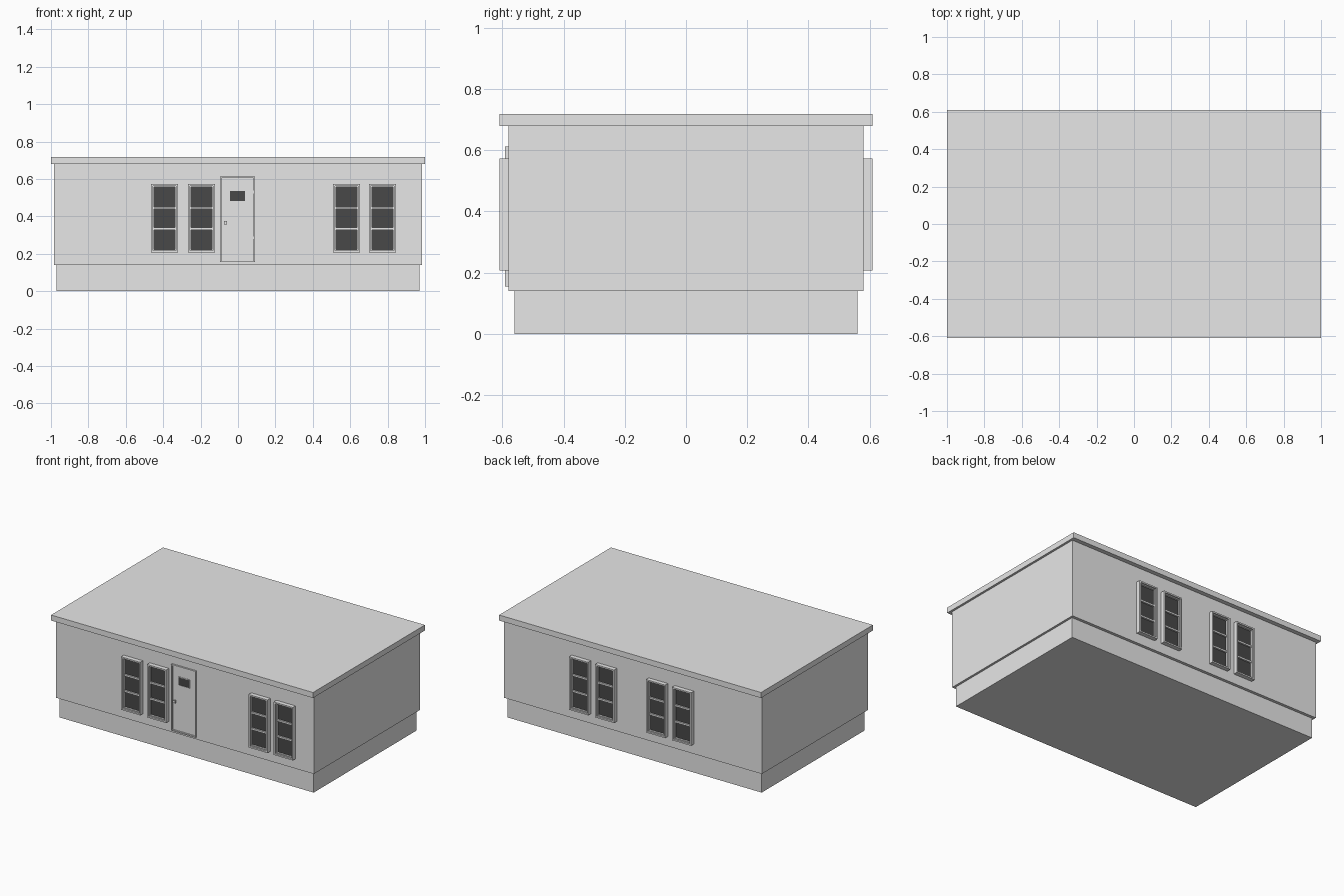
import bpy
import bmesh
from mathutils import Matrix, Vector

cube = bpy.data.objects.get("Cube")
if cube:
    bpy.data.objects.remove(cube, do_unlink=True)


def make_material(name, value):
    mat = bpy.data.materials.new(name)
    mat.use_nodes = True
    color = (value, value, value, 1)
    mat.diffuse_color = color
    mat.node_tree.nodes["Principled BSDF"].inputs["Base Color"].default_value = color
    return mat


GREY = make_material("light grey", 0.8)
GLASS = make_material("dark glass", 0.065)
WALL_Y = 0.58


def finish(name, bm, mat, turned=False):
    if turned:
        bm.transform(Matrix.Rotation(3.14159265, 4, "Z"))
    mesh = bpy.data.meshes.new(name)
    bm.to_mesh(mesh)
    bm.free()
    mesh.materials.append(mat)
    obj = bpy.data.objects.new(name, mesh)
    bpy.context.collection.objects.link(obj)
    return obj


def add_box(bm, x, y, z):
    """Add a box from (low, high) ranges on each axis."""
    ranges = (x, y, z)
    center = Vector([(a + b) / 2 for a, b in ranges])
    size = Vector([b - a for a, b in ranges])
    bmesh.ops.create_cube(bm, size=1, matrix=Matrix.LocRotScale(center, None, size))


def box(name, x, y, z, mat=GREY, turned=False):
    bm = bmesh.new()
    add_box(bm, x, y, z)
    return finish(name, bm, mat, turned)


def out(low, high):
    """Depth range measured outward from the front wall."""
    return (-WALL_Y - high, -WALL_Y - low)


def add_ring(bm, x, z, width, depth):
    """Four bars around a rectangle, growing inward."""
    (x0, x1), (z0, z1) = x, z
    y = out(-0.002, depth)
    add_box(bm, (x0, x0 + width), y, z)
    add_box(bm, (x1 - width, x1), y, z)
    for low in (z0, z1 - width):
        add_box(bm, (x0 + width, x1 - width), y, (low, low + width))


def shrink(pair, amount):
    return (pair[0] + amount, pair[1] - amount)


def window(side, number, center, turned):
    label = f"{side}_window_{number}"
    x, z = (center - 0.0725, center + 0.0725), (0.207, 0.573)
    # Outer casing, sash and two crossbars
    bm = bmesh.new()
    add_ring(bm, x, z, 0.01, 0.03)
    add_ring(bm, shrink(x, 0.01), shrink(z, 0.01), 0.006, 0.02)
    for bar in (0.334, 0.445):
        add_box(bm, shrink(x, 0.016), out(0, 0.018), (bar - 0.006, bar + 0.006))
    finish(label + "_frame", bm, GREY, turned)
    # Glass behind the crossbars
    box(label + "_glass", shrink(x, 0.016), out(-0.002, 0.007),
        shrink(z, 0.016), GLASS, turned)


# Main body
box("foundation", (-0.97, 0.97), (-0.56, 0.56), (0, 0.14))
box("walls", (-0.985, 0.985), (-WALL_Y, WALL_Y), (0.14, 0.68))
box("flat_roof", (-1, 1), (-0.61, 0.61), (0.68, 0.718))

# Windows on the front and back
for i, center in enumerate((-0.393, -0.195, 0.58, 0.772)):
    window("front", i + 1, center, False)
for i, center in enumerate((-0.393, -0.195, 0.195, 0.393)):
    window("back", i + 1, center, True)

# Door frame and leaf
door_x, door_z = (-0.096, 0.09), (0.155, 0.613)
bm = bmesh.new()
add_ring(bm, door_x, door_z, 0.008, 0.012)
finish("door_frame", bm, GREY)
box("door_leaf", shrink(door_x, 0.01), out(-0.002, 0.006), shrink(door_z, 0.01))

# Small window in the door
pane_x, pane_z = (-0.047, 0.042), (0.479, 0.54)
bm = bmesh.new()
add_ring(bm, pane_x, pane_z, 0.004, 0.009)
finish("door_window_frame", bm, GREY)
box("door_window_glass", shrink(pane_x, 0.004), out(0, 0.007),
    shrink(pane_z, 0.004), GLASS)

# Door handle with a backing plate
bm = bmesh.new()
add_box(bm, (-0.072, -0.062), out(0.005, 0.016), (0.361, 0.371))
add_box(bm, (-0.076, -0.058), out(0.016, 0.024), (0.357, 0.375))
finish("door_handle", bm, GREY)

# Hinges
for i, z in enumerate((0.285, 0.53)):
    box(f"door_hinge_{i + 1}", (0.078, 0.086), out(0.004, 0.012), (z - 0.01, z + 0.01))
